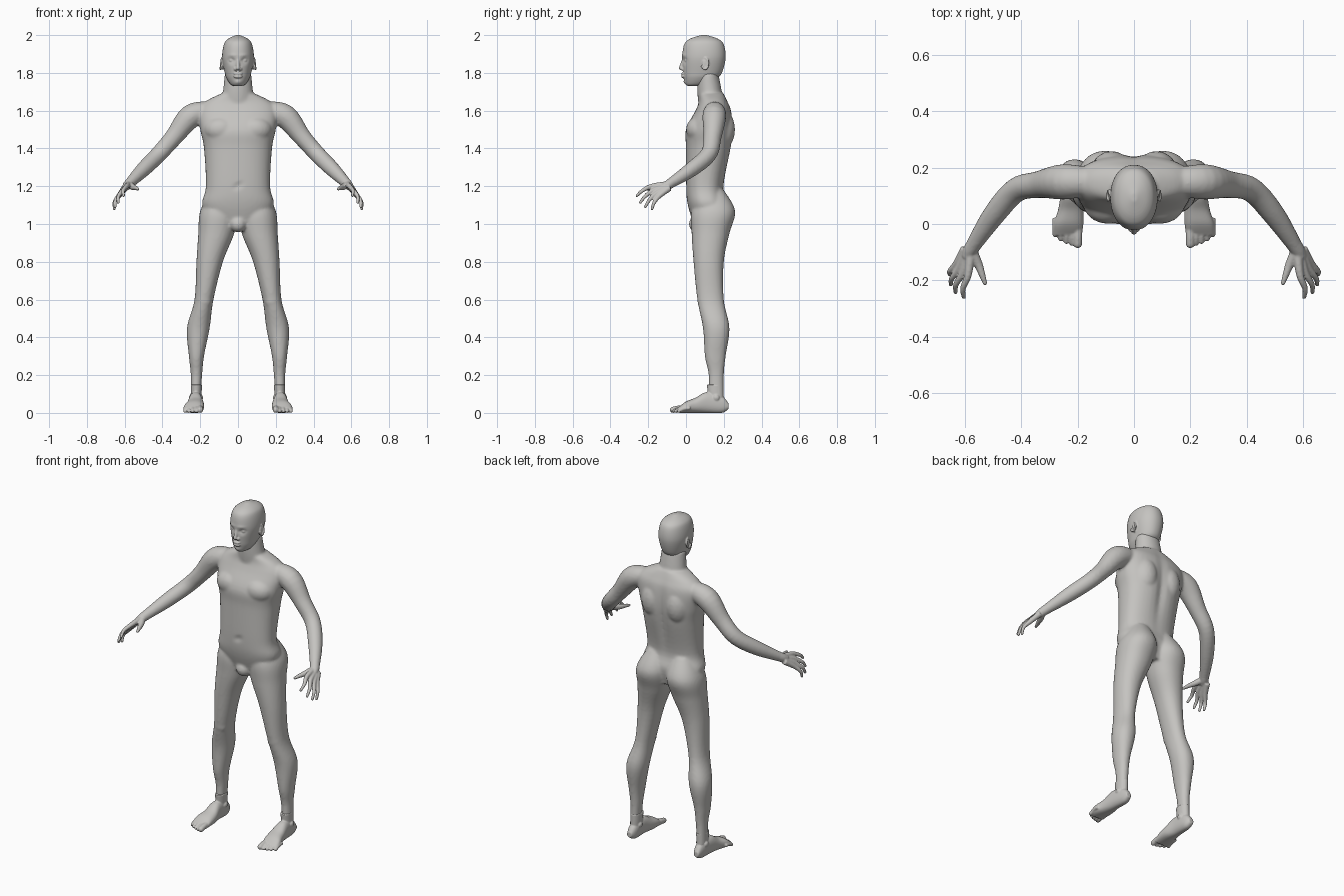
import bpy, bmesh, math
from mathutils import Vector, Matrix

if "Cube" in bpy.data.objects:
    bpy.data.objects.remove(bpy.data.objects["Cube"])

GREY = (0.56, 0.55, 0.53, 1)
skin = bpy.data.materials.new("stone grey skin")
skin.use_nodes = True
skin.diffuse_color = GREY
skin.node_tree.nodes["Principled BSDF"].inputs["Base Color"].default_value = GREY


def spline(rows, steps):
    """Smooth curve through rows of numbers, by repeated blending."""
    rows = [Vector(row) for row in rows]
    padded = [rows[0]] + rows + [rows[-1]]
    curve = []
    for a, b, c, d in zip(padded, padded[1:], padded[2:], padded[3:]):
        for k in range(steps):
            t = k / steps
            start, middle, end = a.lerp(b, t + 1), b.lerp(c, t), c.lerp(d, t - 1)
            curve.append(start.lerp(middle, (t + 1) / 2).lerp(middle.lerp(end, t / 2), t))
    return curve + [rows[-1]]


def bridge(bm, rings):
    """Bridge rings of points into a closed shell."""
    loops = [[bm.verts.new(point) for point in ring] for ring in rings]
    for lower, upper in zip(loops, loops[1:]):
        for i in range(len(lower)):
            bm.faces.new((lower[i - 1], lower[i], upper[i], upper[i - 1]))
    bm.faces.new(loops[0])
    bm.faces.new(loops[-1])


def circle(count):
    angles = [math.tau * i / count for i in range(count)]
    return [(math.cos(angle), math.sin(angle)) for angle in angles]


def loft(bm, rows, power=2.0, along_y=False, side=1, count=40):
    """Rows are (height, x min, x max, depth min, depth max)."""
    rings = []
    for height, left, right, front, back in spline(rows, 6):
        ring = []
        for c, s in circle(count):
            c = math.copysign(abs(c) ** (2 / power), c)
            s = math.copysign(abs(s) ** (2 / power), s)
            x = side * (left + right + (right - left) * c) / 2
            depth = (front + back + (back - front) * s) / 2
            ring.append((x, height, depth) if along_y else (x, depth, height))
        rings.append(ring)
    bridge(bm, rings)


def middle_loft(bm, rows, power=2.0, count=40):
    """Symmetrical loft; rows are (height, half width, front, back)."""
    loft(bm, [(z, -half, half, front, back) for z, half, front, back in rows], power, count=count)


def ball(bm, centre, size, side=1):
    x, y, z = centre
    place = Matrix.Translation((side * x, y, z)) @ Matrix.Diagonal((*size, 1))
    bmesh.ops.create_icosphere(bm, subdivisions=3, radius=1, matrix=place)


def tube(bm, points, radii, side=1):
    """Round limb through points, with a rounded far end."""
    path = spline([(*point, radius) for point, radius in zip(points, radii)], 5)
    rings = []
    for i, here in enumerate(path):
        ahead, behind = path[min(i + 1, len(path) - 1)], path[max(i - 1, 0)]
        along = (ahead - behind).to_3d().normalized()
        u = along.cross(Vector((.3, .2, 1))).normalized()
        v = along.cross(u)
        ring = [here.to_3d() + (u * c + v * s) * here.w for c, s in circle(20)]
        rings.append([(side * p.x, p.y, p.z) for p in ring])
    bridge(bm, rings)
    ball(bm, points[-1], [radii[-1]] * 3, side)


def sculpt(bm, centre, reach, push):
    """Push the surface along y near a point, mirrored across x."""
    for vert in bm.verts:
        offset = Vector((abs(vert.co.x), vert.co.y, vert.co.z)) - Vector(centre)
        near = sum((gap / size) ** 2 for gap, size in zip(offset, reach))
        vert.co.y += push * math.exp(-near)


def finish(bm, name, voxel, smooth):
    """Fuse the shells into one smooth skin."""
    bmesh.ops.recalc_face_normals(bm, faces=bm.faces)
    mesh = bpy.data.meshes.new(name)
    bm.to_mesh(mesh)
    bm.free()
    mesh.materials.append(skin)
    part = bpy.data.objects.new(name, mesh)
    bpy.context.collection.objects.link(part)
    fuse = part.modifiers.new("fuse", 'REMESH')
    fuse.mode = 'VOXEL'
    fuse.voxel_size = voxel
    fuse.use_smooth_shade = True
    relax = part.modifiers.new("relax", 'SMOOTH')
    relax.factor = .5
    relax.iterations = smooth


# Torso and neck
body = bmesh.new()
middle_loft(body, [(1, .14, .04, .2), (1.1, .19, .01, .22), (1.2, .17, 0, .2),
                   (1.4, .18, 0, .24), (1.5, .2, 0, .25), (1.6, .21, .05, .24),
                   (1.65, .17, .07, .22), (1.69, .09, .07, .2)], power=2.35)
middle_loft(body, [(1.6, .1, .07, .2), (1.7, .08, .06, .19), (1.8, .07, .06, .17)])
# Spine groove and navel
sculpt(body, (0, .25, 1.4), (.03, .06, .2), -.016)
sculpt(body, (0, 0, 1.2), (.012, .03, .012), .008)
ball(body, (0, .06, 1), (.045, .045, .045))

for side in (1, -1):
    # Chest and shoulder blade masses
    ball(body, (.09, .07, 1.5), (.09, .07, .07), side)
    ball(body, (.08, .17, 1.5), (.08, .09, .12), side)
    # Leg with buttock
    loft(body, [(.07, .2, .25, .12, .2), (.2, .19, .25, .12, .2), (.3, .18, .26, .1, .21),
                (.45, .15, .27, .09, .23), (.6, .13, .23, .06, .2), (.8, .08, .22, .04, .2),
                (.95, .02, .21, .03, .23), (1.07, 0, .2, .03, .26), (1.18, .03, .14, .08, .2)],
         power=2.15, side=side)
    # Kneecap
    ball(body, (.18, .09, .6), (.04, .03, .05), side)
    # Shoulder and arm
    tube(body, [(.15, .15, 1.6), (.25, .15, 1.57), (.34, .14, 1.46), (.42, .12, 1.37),
                (.5, .03, 1.29), (.58, -.09, 1.21)], (.05, .063, .048, .044, .04, .026), side)
finish(body, "body", .008, 5)

# Head
head = bmesh.new()
middle_loft(head, [(1.73, .02, .01, .07), (1.74, .04, 0, .11), (1.77, .06, -.01, .16),
                   (1.8, .07, -.015, .19), (1.88, .084, -.02, .21), (1.95, .075, -.01, .2),
                   (1.98, .053, .02, .17), (2, .01, .08, .11)], power=2.15, count=96)
# Eye sockets, brow and chin
sculpt(head, (.034, -.01, 1.866), (.018, .03, .013), .014)
sculpt(head, (.03, -.01, 1.89), (.025, .03, .01), -.004)
sculpt(head, (0, -.01, 1.75), (.02, .03, .013), -.008)
# Nose and lips
tube(head, [(0, -.01, 1.88), (0, -.02, 1.85), (0, -.027, 1.826)], (.008, .009, .011))
for lip in (1.795, 1.78):
    ball(head, (0, -.016, lip), (.024, .01, .008))
for side in (1, -1):
    ball(head, (.013, -.016, 1.82), (.009, .012, .009), side)
    # Closed eyeball
    ball(head, (.033, .007, 1.866), (.016, .015, .011), side)
    # Ear with rolled rim
    turns = [k * .7 for k in range(7)]
    tube(head, [(.083 + .01 * math.sin(turn / 2), .1 + .018 * math.sin(turn),
                 1.85 + .03 * math.cos(turn)) for turn in turns], [.0055] * len(turns), side)
    ball(head, (.084, .1, 1.845), (.007, .015, .028), side)
finish(head, "head", .004, 3)

WRIST = Vector((.58, -.09, 1.21))
FIRST_KNUCKLE, LAST_KNUCKLE = Vector((.59, -.18, 1.2)), Vector((.63, -.14, 1.15))
FIRST_TIP, LAST_TIP = Vector((.605, -.26, 1.15)), Vector((.655, -.18, 1.08))

for side, label in ((1, "left"), (-1, "right")):
    # Wrist and thumb
    hand = bmesh.new()
    tube(hand, [(.55, -.045, 1.24), WRIST, (.59, -.11, 1.2)], (.029, .026, .022), side)
    tube(hand, [WRIST, (.555, -.14, 1.195), (.54, -.18, 1.19), (.53, -.21, 1.185)],
         (.02, .016, .0115, .008), side)
    # Fingers fan from first to last, the middle ones longer
    for i in range(4):
        fan = i / 3
        arch = Vector((.015, -.01, -.015)) * math.sin(math.pi * fan)
        knuckle = FIRST_KNUCKLE.lerp(LAST_KNUCKLE, fan) + arch / 3
        tip = FIRST_TIP.lerp(LAST_TIP, fan) + arch
        joint = knuckle.lerp(tip, .55) + Vector((.01, -.005, .005))
        palm = WRIST + Vector((.02, 0, -.02)) * fan
        tube(hand, [palm, knuckle, joint, tip], (.018, .0135, .01, .0075), side)
    finish(hand, label + "_hand", .004, 3)

    # Foot and ankle
    foot = bmesh.new()
    loft(foot, [(.225, .21, .24, .02, .05), (.19, .195, .25, 0, .09), (.11, .19, .26, 0, .11),
                (.05, .18, .27, 0, .08), (0, .18, .285, 0, .06), (-.04, .185, .285, 0, .03)],
         power=2.3, along_y=True, side=side)
    loft(foot, [(.04, .2, .25, .13, .2), (.07, .195, .25, .12, .2), (.15, .19, .25, .11, .2)],
         side=side)
    for ankle in (.195, .25):
        ball(foot, (ankle, .16, .08), (.01, .017, .017), side)
    # Toes shorten outward
    for i in range(5):
        x, y = .2 + .02 * i, .002 * i * i - .07
        thick = .01 if i else .016
        tube(foot, [(x, y + .06, .026), (x, y + .025, .022), (x, y, thick)], [thick] * 3, side)
    finish(foot, label + "_foot", .004, 3)
